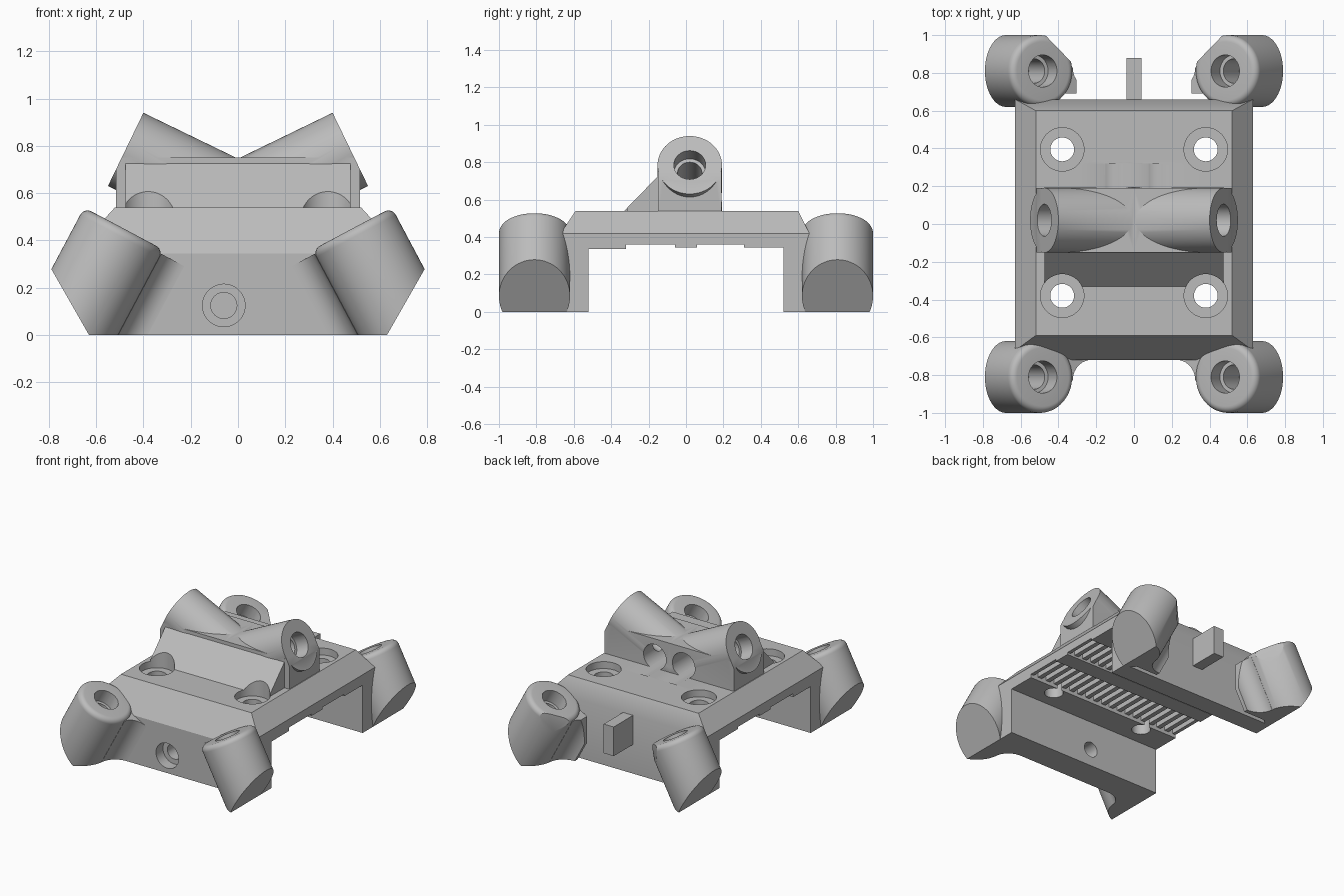
import bpy, bmesh, math
from mathutils import Matrix, Vector

cube = bpy.data.objects.get("Cube")
if cube:
    bpy.data.objects.remove(cube, do_unlink=True)

grey = bpy.data.materials.new("plain grey plastic")
grey.use_nodes = True
grey.diffuse_color = (0.5, 0.5, 0.5, 1)
grey.node_tree.nodes["Principled BSDF"].inputs["Base Color"].default_value = (0.5, 0.5, 0.5, 1)

ALONG_X = Matrix(((0, 0, 1, 0), (1, 0, 0, 0), (0, 1, 0, 0), (0, 0, 0, 1)))


def frame(origin, axis):
    """Matrix whose z is the given axis and whose y is the world y where possible."""
    z = Vector(axis).normalized()
    y = Vector((0, 1, 0)) if abs(z.y) < 0.5 else Vector((0, 0, 1))
    x = y.cross(z)
    m = Matrix((x, y, z)).transposed().to_4x4()
    m.translation = origin
    return m


def finish(name, bm, matrix):
    bmesh.ops.transform(bm, matrix=matrix, verts=bm.verts)
    bmesh.ops.recalc_face_normals(bm, faces=bm.faces)
    mesh = bpy.data.meshes.new(name)
    bm.to_mesh(mesh)
    bm.free()
    mesh.materials.append(grey)
    ob = bpy.data.objects.new(name, mesh)
    bpy.context.collection.objects.link(ob)
    return ob


def prism(name, profile, low, high, matrix=ALONG_X):
    """Extrude a closed outline along the local z."""
    bm = bmesh.new()
    face = bm.faces.new([bm.verts.new((a, b, low)) for a, b in profile])
    out = bmesh.ops.extrude_face_region(bm, geom=[face])["geom"]
    verts = [g for g in out if isinstance(g, bmesh.types.BMVert)]
    bmesh.ops.translate(bm, verts=verts, vec=(0, 0, high - low))
    return finish(name, bm, matrix)


def lathe(name, profile, matrix, steps=64):
    """Turn a radius and height outline round the local z."""
    bm = bmesh.new()
    vs = [bm.verts.new((r, 0, z)) for r, z in profile]
    es = [bm.edges.new(pair) for pair in zip(vs, vs[1:])]
    bmesh.ops.spin(bm, geom=vs + es, cent=(0, 0, 0), axis=(0, 0, 1),
                   angle=math.tau, steps=steps, use_merge=True)
    bmesh.ops.remove_doubles(bm, verts=bm.verts, dist=1e-5)
    return finish(name, bm, matrix)


def bore(depths, origin, axis):
    """Stepped drill: each radius reaches down to its own depth."""
    pts, top = [(0, 0.3), (depths[0][0], 0.3)], None
    for i, (r, d) in enumerate(depths):
        if i:
            pts.append((r, -depths[i - 1][1]))
        pts.append((r, -d))
    pts.append((0, -depths[-1][1]))
    return lathe("drill", pts, frame(origin, axis), 48)


def apply(ob, mod):
    bpy.context.view_layer.objects.active = ob
    bpy.ops.object.modifier_apply(modifier=mod.name)


def combine(ob, others, operation):
    for other in others:
        mod = ob.modifiers.new("combine", 'BOOLEAN')
        mod.operation, mod.solver, mod.object = operation, 'EXACT', other
        apply(ob, mod)
        bpy.data.objects.remove(other, do_unlink=True)


def clip(ob, point, normal, cap=True):
    """Cut away everything on the normal's side of a plane."""
    bm = bmesh.new()
    bm.from_mesh(ob.data)
    cut = bmesh.ops.bisect_plane(bm, geom=bm.verts[:] + bm.edges[:] + bm.faces[:], dist=1e-5,
                                 plane_co=point, plane_no=normal, clear_outer=True)["geom_cut"]
    if cap:
        bmesh.ops.holes_fill(bm, edges=[e for e in cut if isinstance(e, bmesh.types.BMEdge)], sides=0)
    bmesh.ops.recalc_face_normals(bm, faces=bm.faces)
    bm.to_mesh(ob.data)
    bm.free()


def mirror(ob):
    apply(ob, ob.modifiers.new("mirror", 'MIRROR'))


def screw_holes(*sides):
    return [bore([(0.115, 0.05), (0.063, 0.3)], (x, y, 0.54), (0, 0, 1))
            for x in (-0.38, 0.38) for y in sides]


def cable_bore(x):
    return bore([(0.09, 0.37)], (x, 0.32, 0.62), (0, 1, 0))


def short_bore(x):
    # Ends exactly where the channels in the deck stop
    return lathe("drill", [(0, 0), (0.09, 0), (0.09, -0.37), (0, -0.37)],
                 frame((x, 0.32, 0.62), (0, 1, 0)), 48)


# Bridge-shaped body with end plates and sloped edges
body = prism("body", [(-0.72, 0), (-0.52, 0), (-0.52, 0.335), (-0.32, 0.335), (-0.32, 0.36),
                      (-0.06, 0.36), (-0.06, 0.345), (0.06, 0.345), (0.06, 0.36), (0.31, 0.36),
                      (0.31, 0.345), (0.52, 0.345), (0.52, 0), (0.66, 0), (0.66, 0.42),
                      (0.6, 0.54), (-0.59, 0.54), (-0.72, 0.345)], -0.63, 0.63)
for s in (-1, 1):
    clip(body, (0.63 * s, 0, 0.42), (0.12 * s, 0, 0.11))

# Belt teeth under the deck
grooves = []
for low, high in ((-0.32, -0.06), (0.06, 0.31)):
    for i in range(18):
        x = (i - 8.5) * 0.069
        grooves.append(prism("groove", [(low, 0.35), (high, 0.35), (high, 0.4), (low, 0.4)],
                             x - 0.018, x + 0.018))
front_hole = bore([(0.09, 0.08), (0.055, 0.3)], (-0.06, -0.72, 0.125), (0, -1, 0))
combine(body, grooves + screw_holes(-0.38, 0.395)
        + [front_hole, short_bore(-0.115), short_bore(0.115)], 'DIFFERENCE')

# Tilted corner sockets, blended into the end plates
tilt = math.radians(28)
axis = (-math.sin(tilt), 0, math.cos(tilt))
R, ROUND, BLEND = 0.19, 0.035, 0.11
rim = [(R - ROUND + ROUND * math.sin(t), -ROUND + ROUND * math.cos(t))
       for t in (math.pi / 2 * i / 6 for i in range(7))]
for name, side in (("front_sockets", -1), ("back_sockets", 1)):
    place = frame((0.483, 0.81 * side, 0.45), axis)
    socket = lathe(name, [(0, 0)] + rim + [(R, -0.8), (0, -0.8)], place)
    arc = [(-0.3 + BLEND * math.cos(t), side * (0.02 - BLEND * math.sin(t)))
           for t in (math.pi / 2 * i / 10 for i in range(11))]
    web = prism("web", arc + [(-0.3, -0.12 * side), (-0.05, -0.12 * side), (-0.05, 0.02 * side)],
                -0.75, -0.02, place)
    combine(socket, [web], 'UNION')
    clip(socket, (0, 0, 0), (0, 0, -1))
    clip(socket, (0.63, 0, 0), (0.28, 0, -0.16))
    if side > 0:
        clip(socket, (0.305, 0, 0), (-1, 0, 0))
        clip(socket, (0.315, 0.84, 0), (-0.16, 0.155, 0))
    combine(socket, [bore([(0.085, 0.1), (0.065, 0.28)], place.translation, axis)], 'DIFFERENCE')
    mirror(socket)

# Raised centre block with a sloped front and two upward tubes
tube_face, tube_axis = Vector((0.475, 0.02, 0.785)), Vector((0.9, 0, 0.436))
head = prism("centre_block", [(-0.15, 0.5), (0.19, 0.5), (0.19, 0.75), (-0.15, 0.75)], -0.2, 0.515)
clip(head, tube_face, tube_axis)
wedge = prism("wedge", [(-0.33, 0.5), (-0.1, 0.5), (-0.1, 0.73), (-0.145, 0.73), (-0.33, 0.54)], -0.2, 0.475)
tube = lathe("tube", [(0, 0), (0.172, 0), (0.172, -0.62), (0, -0.62)], frame(tube_face, tube_axis))
clip(tube, (0, 0, 0.51), (0, 0, -1))
combine(head, [wedge, tube], 'UNION')
combine(head, screw_holes(-0.38)
        + [cable_bore(0.115), bore([(0.085, 0.1), (0.065, 0.35)], tube_face, tube_axis)], 'DIFFERENCE')
clip(head, (0, 0, 0), (-1, 0, 0), cap=False)
mirror(head)

# Small tab on the back plate
prism("back_tab", [(0.65, 0.21), (0.88, 0.21), (0.88, 0.42), (0.65, 0.42)], -0.04, 0.04)

# Smooth the round surfaces, keep the edges crisp
bpy.ops.object.select_all(action='DESELECT')
for ob in bpy.context.collection.objects:
    if ob.type == 'MESH' and ob.data.materials and ob.data.materials[0] == grey:
        ob.select_set(True)
        bpy.context.view_layer.objects.active = ob
bpy.ops.object.shade_smooth_by_angle(angle=math.radians(30))
